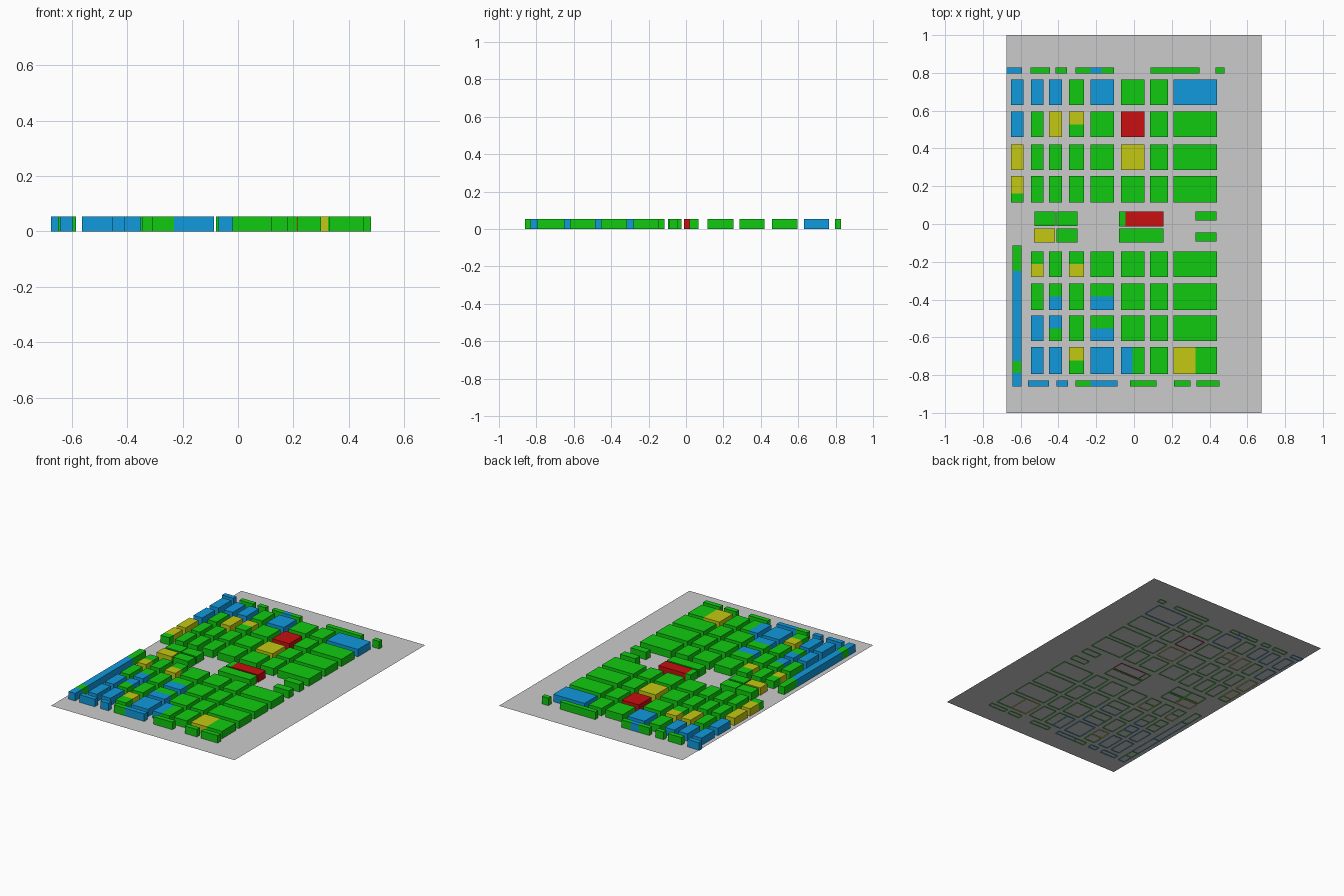
import bpy, bmesh

if "Cube" in bpy.data.objects:
    bpy.data.objects.remove(bpy.data.objects["Cube"])

TOP = 0.054      # roof height
GROUND = 0.004   # ground sheet height


def material(name, rgb):
    m = bpy.data.materials.new(name)
    m.diffuse_color = (*rgb, 1)
    m.use_nodes = True
    m.node_tree.nodes["Principled BSDF"].inputs["Base Color"].default_value = m.diffuse_color
    return m


MATS = {
    "g": material("green", (0.005, 0.59, 0.005)),
    "b": material("blue", (0.005, 0.32, 0.72)),
    "y": material("yellow", (0.55, 0.58, 0.006)),
    "r": material("red", (0.58, 0.005, 0.005)),
}


def add_object(name, bm, mat=None):
    me = bpy.data.meshes.new(name)
    bm.to_mesh(me)
    bm.free()
    ob = bpy.data.objects.new(name, me)
    bpy.context.collection.objects.link(ob)
    if mat:
        me.materials.append(mat)


def rect_face(bm, x0, x1, y0, y1, z):
    pts = ((x0, y0), (x1, y0), (x1, y1), (x0, y1))
    return bm.faces.new([bm.verts.new((x, y, z)) for x, y in pts])


def sheet(name, x0, x1, y0, y1, z):
    bm = bmesh.new()
    rect_face(bm, x0, x1, y0, y1, z)
    add_object(name, bm)


def building(name, x0, x1, y0, y1, key):
    # walls and a flat roof, open underneath
    bm = bmesh.new()
    roof = rect_face(bm, x0, x1, y0, y1, TOP)
    ring = bmesh.ops.extrude_edge_only(bm, edges=list(roof.edges))
    for v in ring["geom"]:
        if isinstance(v, bmesh.types.BMVert):
            v.co.z = 0
    bmesh.ops.recalc_face_normals(bm, faces=bm.faces[:])
    if roof.normal.z < 0:
        bmesh.ops.reverse_faces(bm, faces=bm.faces[:])
    add_object(name, bm, MATS[key])


# Ground and road surfaces
sheet("ground", -0.675, 0.675, -1, 1, GROUND)
sheet("north_roads", -0.675, 0.48, 0.08, 0.785, GROUND + 0.0005)
sheet("south_roads", -0.575, 0.48, -0.815, -0.125, GROUND + 0.0005)
sheet("central_square", -0.255, -0.095, -0.125, 0.08, GROUND + 0.0005)
sheet("east_road", 0.17, 0.48, -0.04, 0.015, GROUND + 0.0005)
sheet("west_pavement", -0.56, -0.255, -0.12, 0.075, GROUND + 0.001)
sheet("middle_pavement", -0.095, 0.17, -0.12, 0.075, GROUND + 0.001)

# City grid: column and row extents
COLS = [(-0.65, -0.585), (-0.545, -0.48), (-0.45, -0.38), (-0.345, -0.265),
        (-0.23, -0.105), (-0.07, 0.055), (0.085, 0.18), (0.21, 0.44)]
ROWS = [(0.63, 0.765), (0.46, 0.595), (0.285, 0.42), (0.115, 0.255),
        (-0.28, -0.145), (-0.455, -0.315), (-0.62, -0.485), (-0.795, -0.65)]

# Colours per block: "yg" splits north/south, "b|g" splits west/east, "-" is empty
PLAN = ["b b b g b g g b",
        "b g y yg g r g g",
        "y g g g g y g g",
        "yg g g g g g g g",
        "- gy g gy g g g g",
        "- gg gb g gb g g g",
        "- b bg g gb g g g",
        "- b b yg b b|g g y|g"]

for r, line in enumerate(PLAN):
    y0, y1 = ROWS[r]
    for c, code in enumerate(line.split()):
        if code == "-":
            continue
        x0, x1 = COLS[c]
        name = f"block_{r + 1}_{c + 1}"
        m = 0.016
        sheet("pavement_" + name, x0 - m, x1 + m, y0 - m, y1 + m, GROUND + 0.001)
        if "|" in code:
            xm = (x0 + x1) / 2
            building(name + "_west", x0, xm, y0, y1, code[0])
            building(name + "_east", xm, x1, y0, y1, code[2])
        elif len(code) == 2:
            ym = y0 + (y1 - y0) * (0.33 if r == 3 else 0.5)
            building(name + "_north", x0, x1, ym, y1, code[0])
            building(name + "_south", x0, x1, y0, ym, code[1])
        else:
            building(name, x0, x1, y0, y1, code)

# Thin rows along the north and south edges
NORTH = [(-0.675, -0.592, "b"), (-0.547, -0.446, "g"), (-0.415, -0.356, "g"),
         (-0.31, -0.23, "g"), (-0.23, -0.172, "b"), (-0.172, -0.106, "g"),
         (0.087, 0.347, "g"), (0.432, 0.48, "g")]
SOUTH = [(-0.562, -0.45, "b"), (-0.41, -0.35, "b"), (-0.31, -0.23, "g"),
         (-0.23, -0.087, "b"), (-0.02, 0.12, "g"), (0.212, 0.3, "g"),
         (0.33, 0.453, "g")]
for i, (x0, x1, k) in enumerate(NORTH):
    building(f"north_row_{i + 1}", x0, x1, 0.797, 0.828, k)
for i, (x0, x1, k) in enumerate(SOUTH):
    building(f"south_row_{i + 1}", x0, x1, -0.86, -0.828, k)

# Thin row along the west edge
WEST = [(-0.25, -0.115, "g"), (-0.52, -0.25, "b"), (-0.725, -0.52, "b"),
        (-0.79, -0.725, "g"), (-0.86, -0.79, "b")]
for i, (y0, y1, k) in enumerate(WEST):
    building(f"west_row_{i + 1}", -0.642, -0.595, y0, y1, k)

# Central buildings
CENTRE = [(-0.527, -0.415, -0.01, 0.067, "g"), (-0.41, -0.298, -0.01, 0.067, "g"),
          (-0.53, -0.418, -0.097, -0.023, "y"), (-0.41, -0.298, -0.097, -0.023, "g"),
          (-0.08, -0.045, -0.012, 0.067, "g"), (-0.045, 0.157, -0.012, 0.067, "r"),
          (-0.08, 0.157, -0.097, -0.023, "g"),
          (0.325, 0.438, 0.018, 0.067, "g"), (0.325, 0.438, -0.092, -0.044, "g")]
for i, (x0, x1, y0, y1, k) in enumerate(CENTRE):
    building(f"centre_building_{i + 1}", x0, x1, y0, y1, k)
